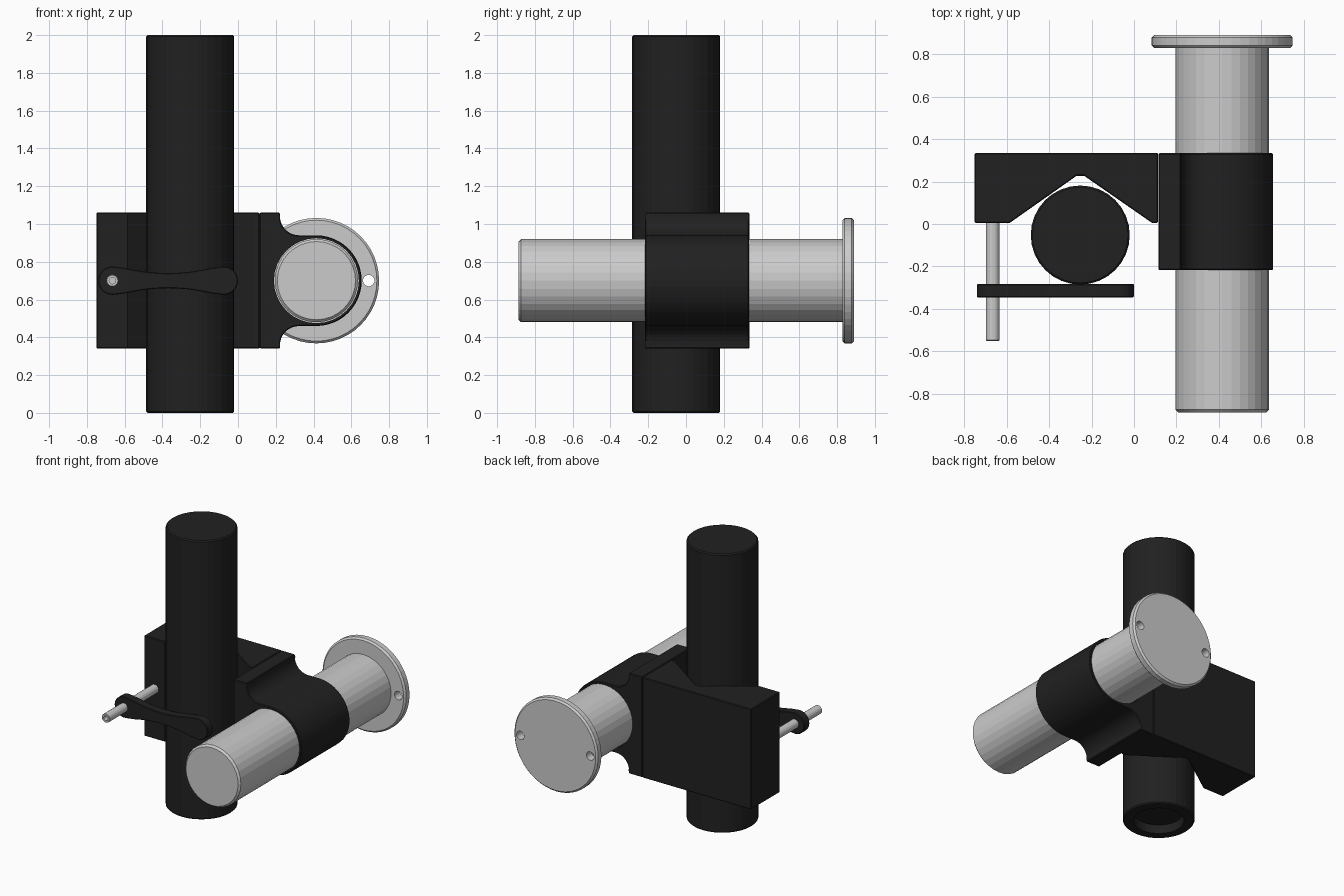
import bpy, bmesh, math
from mathutils import Matrix

if "Cube" in bpy.data.objects:
    bpy.data.objects.remove(bpy.data.objects["Cube"])

black = bpy.data.materials.new("black")
black.diffuse_color = (0.015, 0.015, 0.015, 1)
black.use_nodes = True
black.node_tree.nodes["Principled BSDF"].inputs["Base Color"].default_value = black.diffuse_color


def finish(name, bm, mat=None):
    bmesh.ops.recalc_face_normals(bm, faces=bm.faces[:])
    me = bpy.data.meshes.new(name)
    bm.to_mesh(me)
    bm.free()
    ob = bpy.data.objects.new(name, me)
    bpy.context.collection.objects.link(ob)
    if mat:
        me.materials.append(mat)
    return ob


def lathe(name, profile, loc, along_y=False, sides=32, mat=None):
    """Revolve (radius, height) points about z, or about y."""
    bm = bmesh.new()
    rings = []
    for r, h in profile:
        n = sides if r > 0 else 1
        rings.append([bm.verts.new((r * math.cos(math.tau * i / n), r * math.sin(math.tau * i / n), h))
                      for i in range(n)])
    for a, b in zip(rings, rings[1:]):
        for i in range(sides):
            j = (i + 1) % sides
            quad = [a[i % len(a)], a[j % len(a)], b[j % len(b)], b[i % len(b)]]
            bm.faces.new(list(dict.fromkeys(quad)))
    m = Matrix.Translation(loc)
    if along_y:
        m = m @ Matrix.Rotation(-math.pi / 2, 4, 'X')
    bm.transform(m)
    return finish(name, bm, mat)


def prism(name, outline, lo, hi, along_y=False, mat=None):
    """Extrude an xy outline along z, or an xz outline along y."""
    bm = bmesh.new()
    pos = (lambda p, d: (p[0], d, p[1])) if along_y else (lambda p, d: (p[0], p[1], d))
    a = [bm.verts.new(pos(p, lo)) for p in outline]
    b = [bm.verts.new(pos(p, hi)) for p in outline]
    bm.faces.new(a)
    bm.faces.new(b[::-1])
    for i in range(len(a)):
        j = (i + 1) % len(a)
        bm.faces.new((a[i], b[i], b[j], a[j]))
    return finish(name, bm, mat)


def arc(cx, cy, r, a0, a1, n, ry=None):
    pts = []
    for i in range(n + 1):
        t = math.radians(a0 + (a1 - a0) * i / n)
        pts.append((cx + r * math.cos(t), cy + (ry or r) * math.sin(t)))
    return pts


def apply(ob, kind, **settings):
    mod = ob.modifiers.new(kind.title(), kind)
    for key, val in settings.items():
        setattr(mod, key, val)
    bpy.context.view_layer.objects.active = ob
    bpy.ops.object.modifier_apply(modifier=mod.name)


def bore(ob, r, x, z):
    cutter = lathe("bore_cutter", [(0, -1), (r, -1), (r, 1.2), (0, 1.2)], (x, 0, z), True)
    apply(ob, 'BOOLEAN', operation='DIFFERENCE', solver='EXACT', object=cutter)
    bpy.data.objects.remove(cutter)


def chamfer(ob, width=0.005):
    apply(ob, 'BEVEL', width=width, segments=1, limit_method='ANGLE', angle_limit=math.radians(60))


TX, Z = 0.415, 0.70   # tube axis

# upright pole with a recess underneath
lathe("upright_pole", [(0, 0.06), (0.16, 0.06), (0.165, 0), (0.225, 0), (0.233, 0.008),
                       (0.233, 1.992), (0.225, 2), (0, 2)], (-0.253, -0.052, 0), mat=black)

# V-shaped clamp block behind the pole
block = prism("v_block", [(-0.75, 0.335), (0.113, 0.335), (0.113, 0.005), (0.085, 0.005),
                          (-0.235, 0.227), (-0.27, 0.227), (-0.585, 0.005), (-0.75, 0.005)],
              0.34, 1.06, mat=black)
chamfer(block)

# sleeve holding the tube: flat base, hollow fillets, round nose
upper = [(0.115, 1.06), (0.222, 1.06), (0.222, 1.04)]
upper += arc(0.325, 1.04, 0.103, 180, 270, 8, 0.10)
upper += arc(TX, Z, 0.24, 90, 0, 12)
lower = [(x, 2 * Z - z) for x, z in upper[-2::-1]]
sleeve = prism("tube_sleeve", upper + lower, -0.217, 0.333, True, black)
chamfer(sleeve)
bore(sleeve, 0.225, TX, Z)

# horizontal tube
lathe("horizontal_tube", [(0, -0.887), (0.207, -0.887), (0.22, -0.874), (0.22, 0.84), (0, 0.84)],
      (TX, 0, Z), True)

# end flange with two screw holes
flange = lathe("end_flange", [(0, 0.828), (0.32, 0.828), (0.332, 0.84), (0.332, 0.877),
                              (0.32, 0.889), (0, 0.889)], (TX, 0, Z), True, 48)
for side in (-1, 1):
    bore(flange, 0.03, TX + side * 0.277, Z)

# clamp rod with a socket in its front end
lathe("clamp_rod", [(0, -0.50), (0.017, -0.50), (0.017, -0.55), (0.029, -0.55), (0.032, -0.547),
                    (0.032, 0.02), (0, 0.02)], (-0.665, 0, Z), True, 16)

# waisted clamp lever across the pole
steps = [i / 5 for i in range(-5, 6)]
outline = arc(-0.075, Z, 0.075, -100, 100, 16)
outline += [(-0.37 - 0.22 * t, Z + 0.04 + 0.026 * t * t) for t in steps]
outline += arc(-0.665, Z, 0.075, 80, 280, 16)
outline += [(-0.37 + 0.22 * t, Z - 0.04 - 0.026 * t * t) for t in steps]
lever = prism("clamp_lever", outline, -0.345, -0.283, True, black)
chamfer(lever, 0.004)
